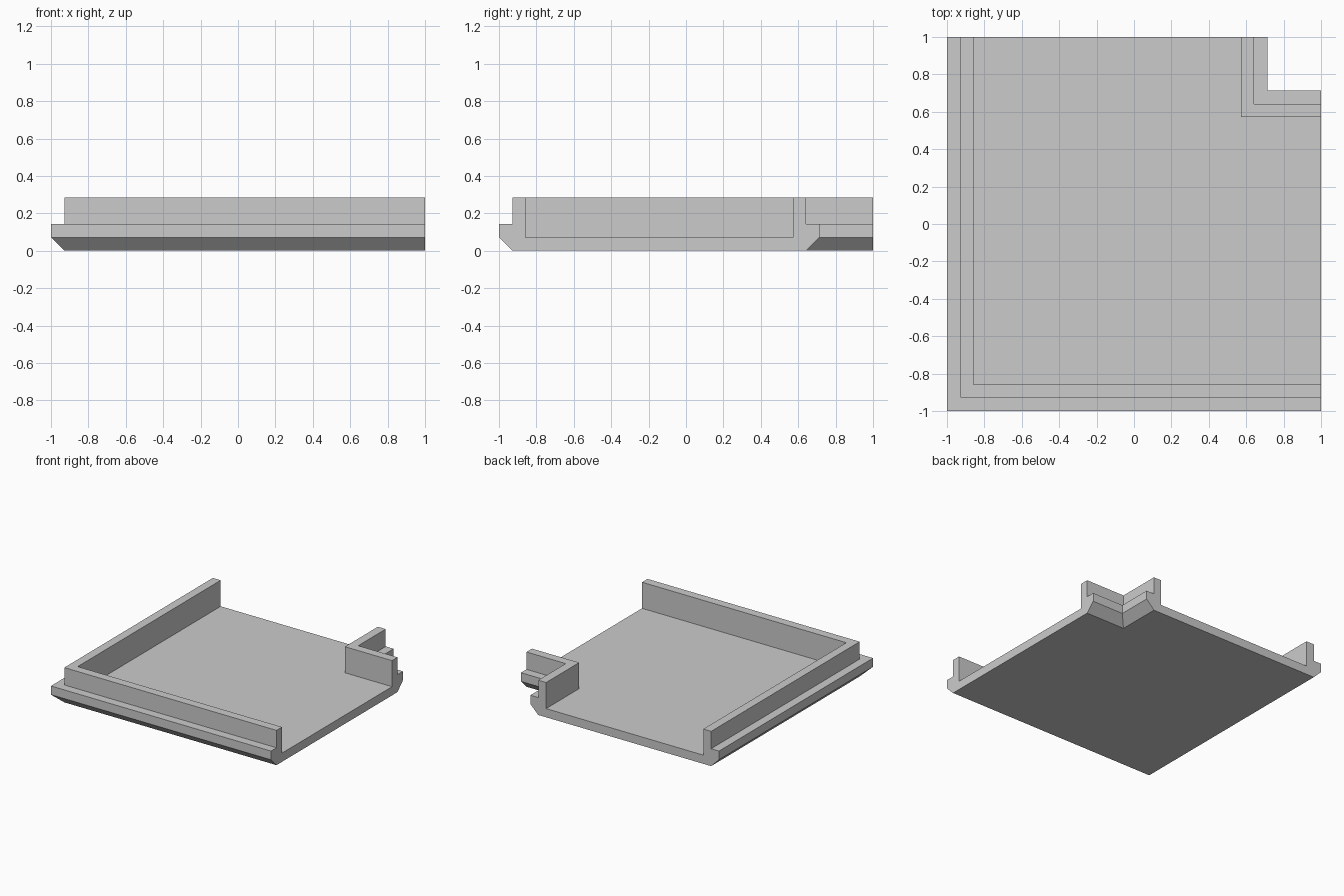
import bpy
import bmesh

if "Cube" in bpy.data.objects:
    bpy.data.objects.remove(bpy.data.objects["Cube"])

U = 1 / 7 / 2          # module size: wall, floor and ledge thickness
NOTCH = 1 - 4 * U      # edge of the cut-out corner

# Rim profile as (inset from outer edge, height), from underside to floor
PROFILE = [(U, 0), (0, U), (0, 2 * U), (U, 2 * U),
           (U, 4 * U), (2 * U, 4 * U), (2 * U, U)]


def outline(d, z):
    """Tile outline inset by d along its rimmed edges."""
    lo, n = -1 + d, NOTCH - d
    return [(lo, 1, z), (lo, lo, z), (1, lo, z),
            (1, n, z), (n, n, z), (n, 1, z)]


bm = bmesh.new()
rings = [[bm.verts.new(p) for p in outline(d, z)] for d, z in PROFILE]

# Rims: front-left corner (points 0-1-2) and notch corner (points 3-4-5)
for a, b in zip(rings, rings[1:]):
    for i in (0, 1, 3, 4):
        bm.faces.new((a[i], a[i + 1], b[i + 1], b[i]))

# Open ends on the right and back, showing the cross-section
for i, j in ((2, 3), (0, 5)):
    bm.faces.new([r[i] for r in rings] + [r[j] for r in reversed(rings)])

# Underside and floor
bm.faces.new(rings[0])
bm.faces.new(rings[-1])
bmesh.ops.recalc_face_normals(bm, faces=bm.faces)

mesh = bpy.data.meshes.new("rimmed_floor_tile")
bm.to_mesh(mesh)
bm.free()
tile = bpy.data.objects.new("rimmed_floor_tile", mesh)
bpy.context.collection.objects.link(tile)
